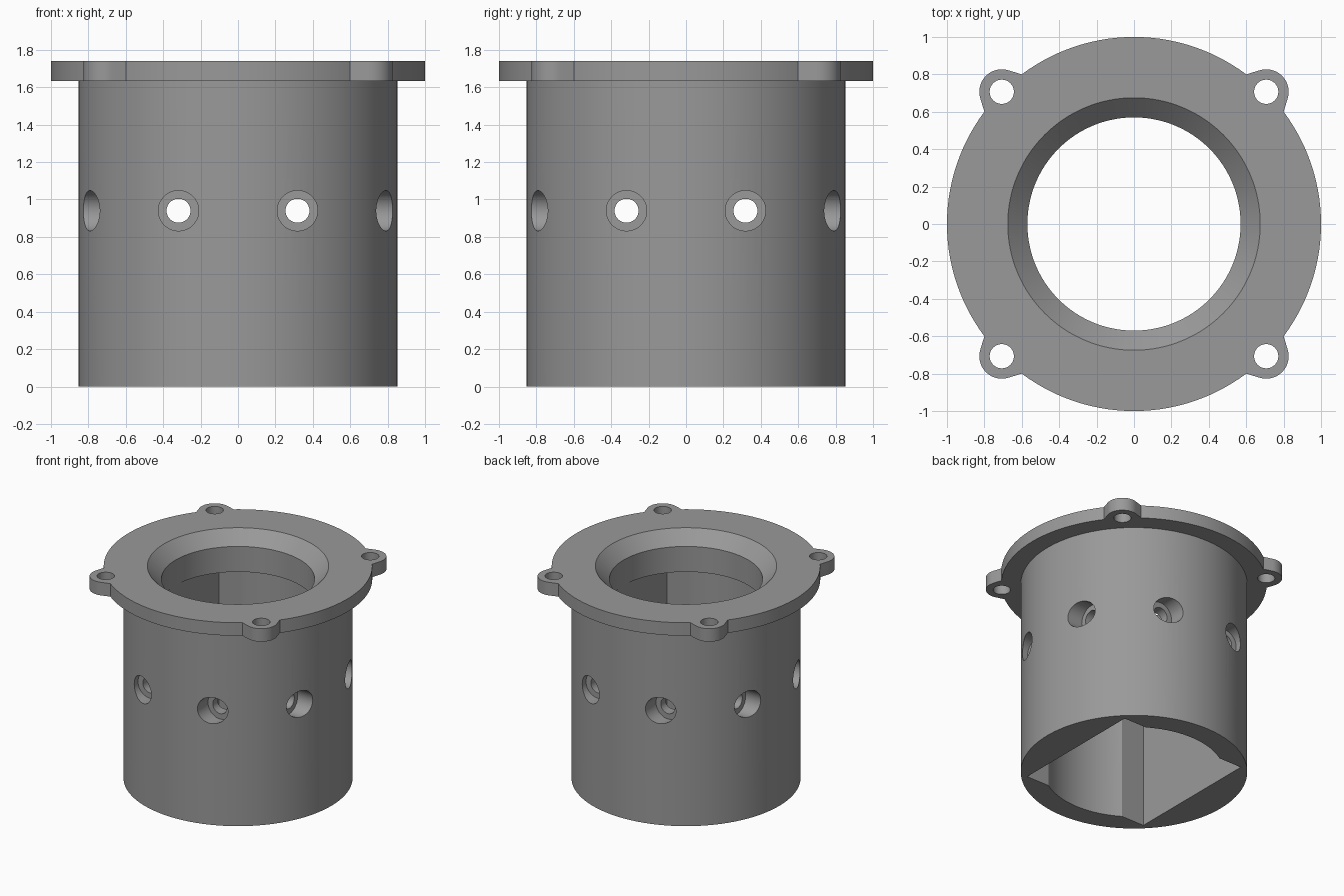
import bpy, bmesh
from math import sin, cos, pi, radians, hypot, atan2, acos, sqrt
from mathutils import Matrix

if "Cube" in bpy.data.objects:
    bpy.data.objects.remove(bpy.data.objects["Cube"])

grey = bpy.data.materials.new("mid_grey")
grey.diffuse_color = (0.32, 0.32, 0.32, 1)
grey.use_nodes = True
grey.node_tree.nodes["Principled BSDF"].inputs["Base Color"].default_value = grey.diffuse_color


def arc(cx, cy, r, a0, a1, n):
    return [(cx + r * cos(a0 + (a1 - a0) * i / n), cy + r * sin(a0 + (a1 - a0) * i / n))
            for i in range(n + 1)]


def circle(r, n, cx=0, cy=0):
    return arc(cx, cy, r, 0, 2 * pi, n)[:-1]


def loft(name, sections, matrix=Matrix()):
    """Closed solid through matching outlines, given as (outline, z) pairs."""
    bm = bmesh.new()
    rings = [[bm.verts.new((x, y, z)) for x, y in pts] for pts, z in sections]
    n = len(rings[0])
    for lo, hi in zip(rings, rings[1:]):
        for i in range(n):
            j = (i + 1) % n
            bm.faces.new((lo[i], lo[j], hi[j], hi[i]))
    bm.faces.new(rings[0][::-1])
    bm.faces.new(rings[-1])
    bm.transform(matrix)
    bmesh.ops.recalc_face_normals(bm, faces=bm.faces)
    me = bpy.data.meshes.new(name)
    bm.to_mesh(me)
    bm.free()
    me.materials.append(grey)
    ob = bpy.data.objects.new(name, me)
    bpy.context.collection.objects.link(ob)
    return ob


def combine(target, tool, operation):
    """Apply a boolean and remove its tool object."""
    mod = target.modifiers.new("combine", 'BOOLEAN')
    mod.object, mod.operation, mod.solver = tool, operation, 'EXACT'
    bpy.context.view_layer.objects.active = target
    bpy.ops.object.modifier_apply(modifier=mod.name)
    bpy.data.objects.remove(tool)


TOP, FLANGE_Z, BODY_R = 1.74, 1.633, 0.853
EAR, EAR_R = 0.707, 0.12

# Flange outline: four rim arcs joined by tangent lines to four rounded ears
start = atan2(0.8, 0.6)
dx, dy = 0.6 - EAR, 0.8 - EAR
touch = atan2(dy, dx) - acos(EAR_R / hypot(dx, dy))
quarter = arc(EAR, EAR, EAR_R, pi / 2 - touch, touch, 24) + arc(0, 0, 1, start, pi - start, 28)
outline = []
for k in range(4):
    c, s = cos(k * pi / 2), sin(k * pi / 2)
    outline += [(x * c - y * s, x * s + y * c) for x, y in quarter]

# Tubular housing with its flange
housing = loft("flanged_housing", [(circle(BODY_R, 128), 0), (circle(BODY_R, 128), 1.69)])
combine(housing, loft("flange", [(outline, FLANGE_Z), (outline, TOP)]), 'UNION')

# Square lower cavity, with rounded bulges at front and back
half, bulge = 0.571, 0.676
side = acos(half / bulge)
a = atan2(half, sqrt(bulge ** 2 - half ** 2))
back = [(half, half)] + arc(0, 0, bulge, a, pi - a, 32) + [(-half, half)]
cavity = back + [(-x, -y) for x, y in back]
combine(housing, loft("cavity", [(cavity, -0.1), (cavity, 1.426)]), 'DIFFERENCE')

# Upper bore with a chamfered mouth
bore = [(0.57, 1.38), (0.57, 1.635), (0.775, 1.84)]
combine(housing, loft("bore", [(circle(r, 128), z) for r, z in bore]), 'DIFFERENCE')

# Bolt holes in the ears
for sx in (-1, 1):
    for sy in (-1, 1):
        pts = circle(0.065, 32, sx * EAR, sy * EAR)
        combine(housing, loft("ear_hole", [(pts, 1.5), (pts, 1.9)]), 'DIFFERENCE')

# Counterbored screw holes, two on each of the four sides
for k in range(4):
    for x in (-0.318, 0.318):
        m = (Matrix.Rotation(k * pi / 2, 4, 'Z') @ Matrix.Translation((x, 0, 0.94))
             @ Matrix.Rotation(pi / 2, 4, 'X'))
        steps = [(0.064, 0.45), (0.064, 0.69), (0.108, 0.69), (0.108, 1.0)]
        combine(housing, loft("screw_hole", [(circle(r, 40), z) for r, z in steps], m), 'DIFFERENCE')

bpy.ops.object.select_all(action='DESELECT')
housing.select_set(True)
bpy.context.view_layer.objects.active = housing
bpy.ops.object.shade_smooth_by_angle(angle=radians(25))
